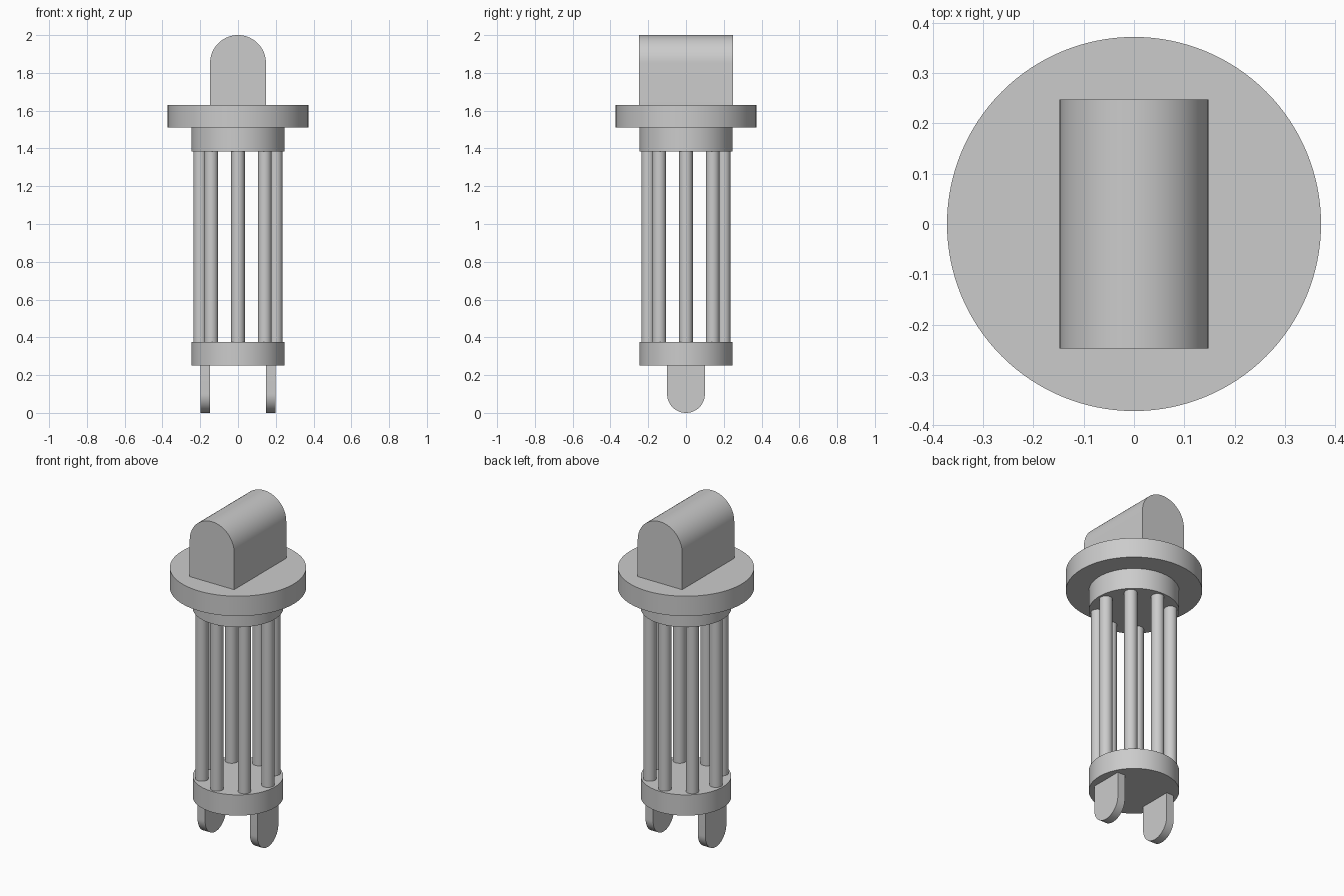
import bpy
import bmesh
import math
from mathutils import Matrix, Vector

cube = bpy.data.objects.get("Cube")
if cube:
    bpy.data.objects.remove(cube, do_unlink=True)

grey = bpy.data.materials.new("plain_grey")
grey.use_nodes = True
COLOUR = (0.6, 0.6, 0.6, 1)
grey.diffuse_color = COLOUR
grey.node_tree.nodes["Principled BSDF"].inputs["Base Color"].default_value = COLOUR


def finish(name, bm):
    """Turn a bmesh into a smooth-shaded object with sharp edges kept."""
    bmesh.ops.recalc_face_normals(bm, faces=bm.faces)
    mesh = bpy.data.meshes.new(name)
    bm.to_mesh(mesh)
    bm.free()
    mesh.materials.append(grey)
    obj = bpy.data.objects.new(name, mesh)
    bpy.context.collection.objects.link(obj)
    bpy.ops.object.select_all(action="DESELECT")
    obj.select_set(True)
    bpy.context.view_layer.objects.active = obj
    bpy.ops.object.shade_smooth_by_angle(angle=math.radians(30))
    return obj


def cylinder(name, radius, bottom, top, x=0, y=0, sides=96):
    bm = bmesh.new()
    bmesh.ops.create_cone(bm, cap_ends=True, segments=sides, radius1=radius,
                          radius2=radius, depth=top - bottom,
                          matrix=Matrix.Translation((x, y, (bottom + top) / 2)))
    return finish(name, bm)


def rounded_slab(name, radius, flat_z, round_z, start, thickness, steps=32):
    """Extrude a flat-ended, round-ended outline along y."""
    up = 1 if round_z > flat_z else -1
    centre = round_z - up * radius
    outline = [(radius, flat_z)]
    for i in range(steps + 1):
        a = math.pi * i / steps
        outline.append((radius * math.cos(a), centre + up * radius * math.sin(a)))
    outline.append((-radius, flat_z))
    bm = bmesh.new()
    face = bm.faces.new([bm.verts.new((x, start, z)) for x, z in outline])
    ext = bmesh.ops.extrude_face_region(bm, geom=[face], use_keep_orig=True)
    moved = [v for v in ext["geom"] if isinstance(v, bmesh.types.BMVert)]
    bmesh.ops.translate(bm, verts=moved, vec=Vector((0, thickness, 0)))
    return bm


# Discs
cylinder("base_disc", 0.247, 0.25, 0.375)
cylinder("upper_disc", 0.247, 1.385, 1.51)
cylinder("flange", 0.372, 1.51, 1.63, sides=128)

# Ring of rods between the discs
RODS = 8
for i in range(RODS):
    a = math.tau * i / RODS
    cylinder(f"rod_{i + 1}", 0.036, 0.375, 1.385,
             0.2 * math.cos(a), 0.2 * math.sin(a), sides=40)

# Arched handle on top
finish("handle", rounded_slab("handle", 0.148, 1.63, 2.0, -0.248, 0.496))

# Two round-ended prongs underneath, turned to face sideways
for name, turn in (("left_prong", -90), ("right_prong", 90)):
    bm = rounded_slab(name, 0.1, 0.25, 0.0, 0.149, 0.05)
    bmesh.ops.rotate(bm, verts=bm.verts, cent=(0, 0, 0),
                     matrix=Matrix.Rotation(math.radians(turn), 3, "Z"))
    finish(name, bm)
